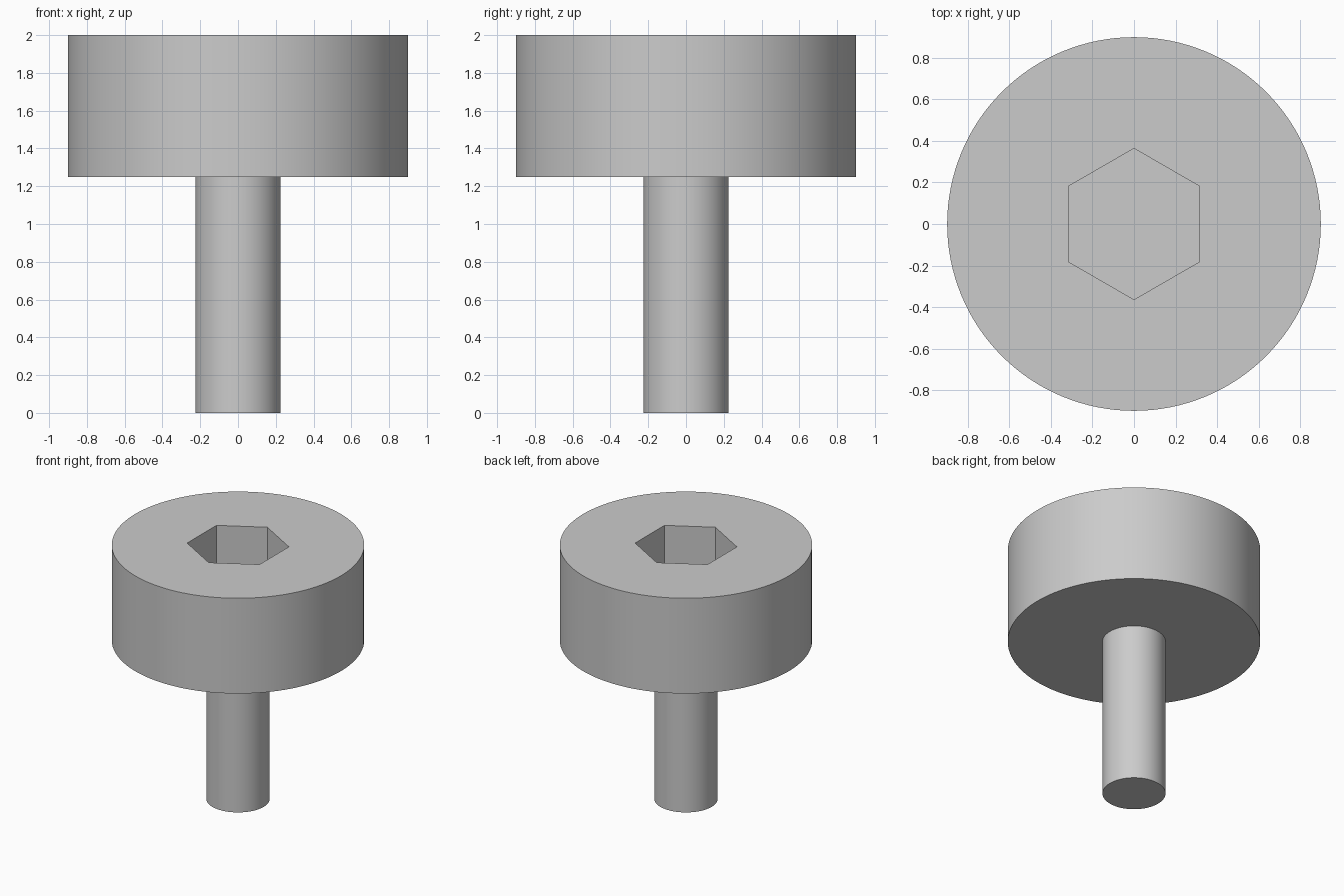
import bpy
import math

default = bpy.data.objects.get("Cube")
if default:
    bpy.data.objects.remove(default, do_unlink=True)

HEAD_RADIUS, SHANK_RADIUS, SOCKET_RADIUS = 0.9, 0.225, 0.364
HEAD_BOTTOM, TOP, SOCKET_DEPTH = 1.25, 2.0, 0.4

steel = bpy.data.materials.new("light grey steel")
steel.use_nodes = True
colour = (0.6, 0.6, 0.6, 1)
steel.diffuse_color = colour
steel.node_tree.nodes["Principled BSDF"].inputs["Base Color"].default_value = colour


def prism(name, radius, bottom, top, sides, turn=0):
    """Upright prism between two heights."""
    bpy.ops.mesh.primitive_cylinder_add(
        vertices=sides, radius=radius, depth=top - bottom,
        location=(0, 0, (bottom + top) / 2), rotation=(0, 0, turn))
    obj = bpy.context.object
    obj.name = name
    obj.data.materials.append(steel)
    return obj


def select_only(obj):
    bpy.ops.object.select_all(action='DESELECT')
    obj.select_set(True)
    bpy.context.view_layer.objects.active = obj


# Screw parts
shank = prism("shank", SHANK_RADIUS, 0, HEAD_BOTTOM, 96)
head = prism("head", HEAD_RADIUS, HEAD_BOTTOM, TOP, 128)

# Hexagonal drive socket, with corners toward the front and back
cutter = prism("socket_cutter", SOCKET_RADIUS, TOP - SOCKET_DEPTH, TOP + 0.2, 6)
cutter.hide_render = True
cut = head.modifiers.new("hex socket", 'BOOLEAN')
cut.operation = 'DIFFERENCE'
cut.solver = 'EXACT'
cut.object = cutter
select_only(head)
bpy.ops.object.modifier_apply(modifier=cut.name)
bpy.data.objects.remove(cutter, do_unlink=True)

# Smooth round walls, crisp rims
for part in (shank, head):
    select_only(part)
    bpy.ops.object.shade_smooth_by_angle(angle=math.radians(30))
